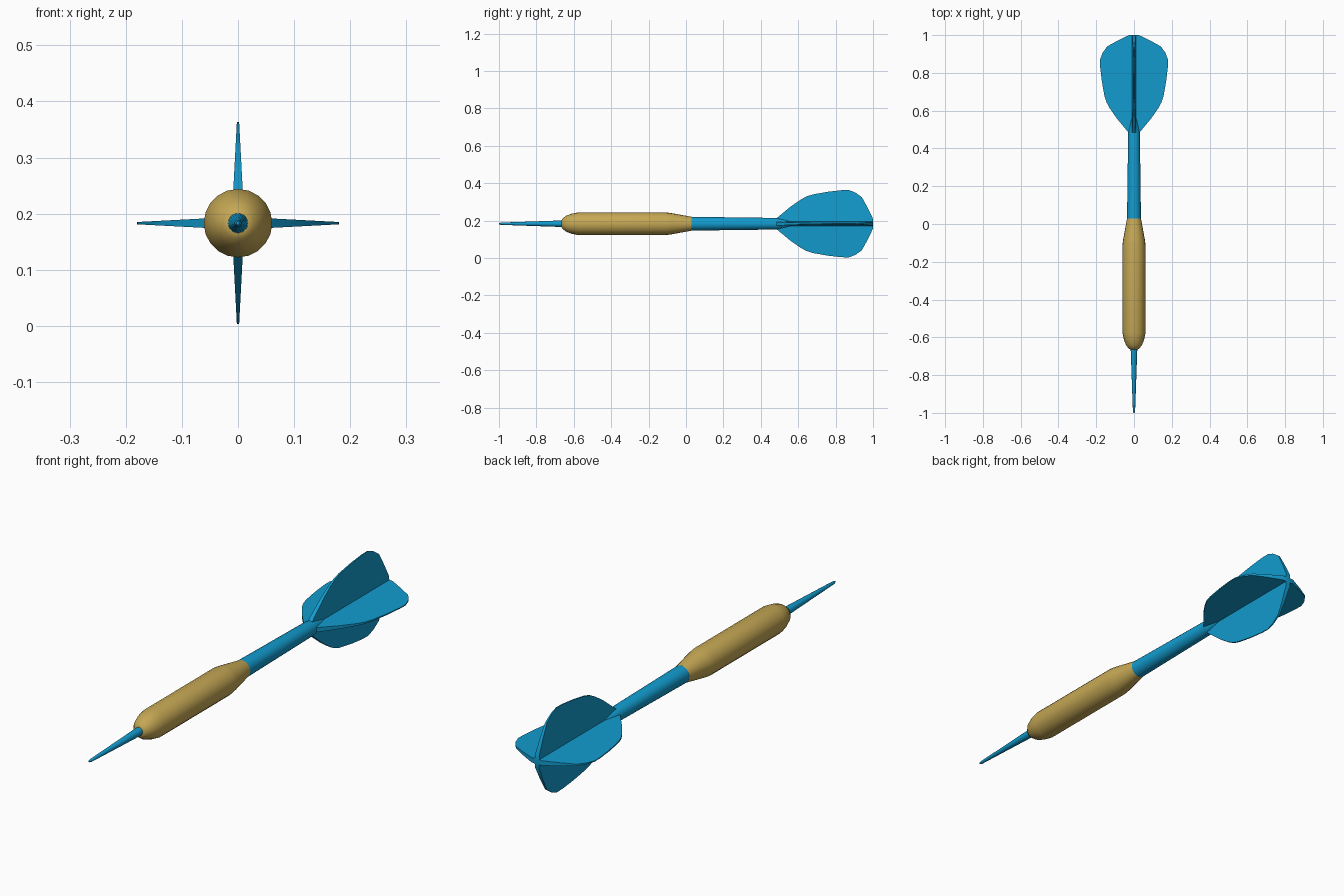
import bpy, bmesh, math
from mathutils import Matrix

if "Cube" in bpy.data.objects:
    bpy.data.objects.remove(bpy.data.objects["Cube"])

CZ = 0.183  # height of the dart's axis


def material(name, rgb):
    m = bpy.data.materials.new(name)
    m.diffuse_color = (*rgb, 1)
    m.use_nodes = True
    m.node_tree.nodes["Principled BSDF"].inputs["Base Color"].default_value = m.diffuse_color
    return m


BLUE = material("bright blue", (0.006, 0.33, 0.62))
BRASS = material("brass", (0.56, 0.39, 0.09))


def finish(name, bm, mat, angle):
    bmesh.ops.recalc_face_normals(bm, faces=bm.faces)
    me = bpy.data.meshes.new(name)
    bm.to_mesh(me)
    bm.free()
    me.materials.append(mat)
    ob = bpy.data.objects.new(name, me)
    bpy.context.collection.objects.link(ob)
    ob.location.z = CZ
    bpy.ops.object.select_all(action='DESELECT')
    ob.select_set(True)
    bpy.context.view_layer.objects.active = ob
    bpy.ops.object.shade_smooth_by_angle(angle=math.radians(angle))
    return ob


def lathe(name, profile, mat, sides=20):
    """Turn (y, radius) points around the y axis, with capped ends."""
    bm = bmesh.new()
    rings = [[bm.verts.new((r * math.cos(2 * math.pi * i / sides), y,
                            r * math.sin(2 * math.pi * i / sides)))
              for i in range(sides)] for y, r in profile]
    for a, b in zip(rings, rings[1:]):
        for i in range(sides):
            j = (i + 1) % sides
            bm.faces.new((a[i], a[j], b[j], b[i]))
    bm.faces.new(rings[0])
    bm.faces.new(rings[-1])
    return finish(name, bm, mat, 35)


# Point, barrel and shaft
lathe("point", [(-1.0, 0.003), (-0.99, 0.006), (-0.65, 0.018)], BLUE)
lathe("barrel", [(-0.665, 0.018), (-0.66, 0.028), (-0.64, 0.043), (-0.61, 0.054),
                 (-0.575, 0.061), (-0.11, 0.061), (-0.08, 0.057), (0.03, 0.037)], BRASS)
lathe("shaft", [(0.02, 0.037), (0.48, 0.031), (0.50, 0.028), (0.56, 0.016), (0.998, 0.014)], BLUE)

# Flight fins: outline as (y, reach), thinning towards the outer edge
OUTLINE = [(0.485, 0.030), (0.56, 0.092), (0.615, 0.130), (0.645, 0.146), (0.68, 0.157),
           (0.76, 0.171), (0.83, 0.179), (0.87, 0.180), (0.905, 0.167), (0.94, 0.142),
           (0.97, 0.088), (1.0, 0.026)]


def thickness(r):
    return 0.0115 - 0.0525 * r


def fin(name, turn):
    bm = bmesh.new()
    rows = []
    for y, r in OUTLINE:
        t = thickness(r)
        rows.append([bm.verts.new(p) for p in
                     ((-0.0115, y, 0), (-t, y, r), (t, y, r), (0.0115, y, 0))])
    for a, b in zip(rows, rows[1:]):
        for i in range(4):
            j = (i + 1) % 4
            bm.faces.new((a[i], a[j], b[j], b[i]))
    bm.faces.new(rows[0])
    bm.faces.new(rows[-1])
    bm.transform(Matrix.Rotation(turn, 4, 'Y'))
    return finish(name, bm, BLUE, 35)


for k, side in enumerate(("top", "right", "bottom", "left")):
    fin("fin_" + side, k * math.pi / 2)
